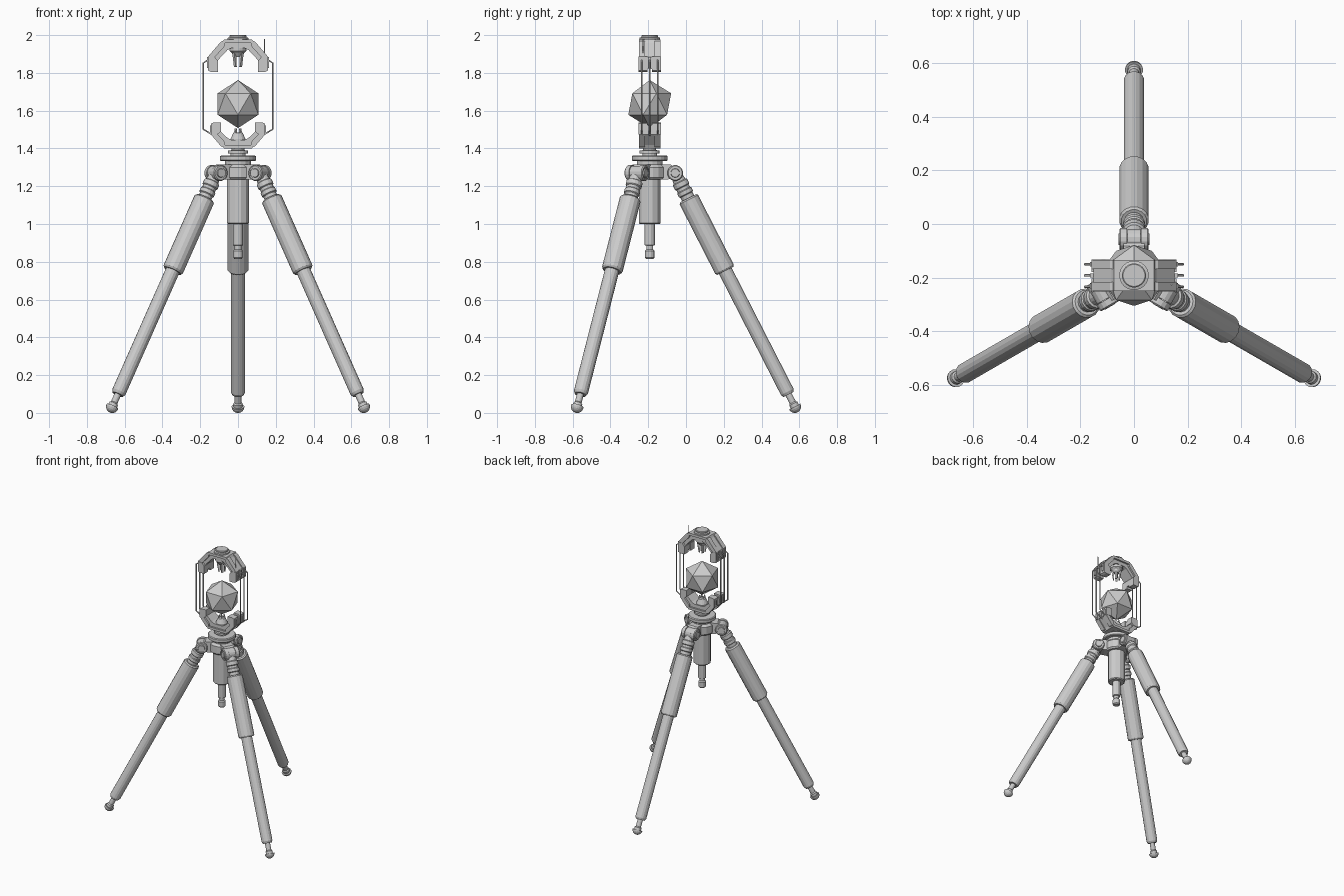
import bpy, bmesh, math
from mathutils import Matrix, Vector

if "Cube" in bpy.data.objects:
    bpy.data.objects.remove(bpy.data.objects["Cube"])

CY = -0.192                                   # y of the tripod's centre line
CENTRE = Matrix.Translation((0, CY, 0))


def finish(name, bm, mat):
    bmesh.ops.remove_doubles(bm, verts=bm.verts, dist=1e-5)
    bmesh.ops.recalc_face_normals(bm, faces=bm.faces)
    bm.transform(mat)
    me = bpy.data.meshes.new(name)
    bm.to_mesh(me)
    bm.free()
    ob = bpy.data.objects.new(name, me)
    bpy.context.collection.objects.link(ob)
    return ob


def lathe(name, prof, mat=CENTRE, n=16):
    """Revolve (radius, height) points around local z, closing both ends."""
    bm = bmesh.new()
    prof = [(0, prof[0][1])] + prof + [(0, prof[-1][1])]
    rings = [[bm.verts.new((r * math.cos(2 * math.pi * (i + .5) / n),
                            r * math.sin(2 * math.pi * (i + .5) / n), z)) for i in range(n)]
             for r, z in prof]
    for a, b in zip(rings, rings[1:]):
        for i in range(n):
            j = (i + 1) % n
            bm.faces.new((a[i], a[j], b[j], b[i]))
    return finish(name, bm, mat)


def prism(name, pts, y0, y1, mat=CENTRE):
    """Extrude an x-z outline along y."""
    bm = bmesh.new()
    a = [bm.verts.new((x, y0, z)) for x, z in pts]
    b = [bm.verts.new((x, y1, z)) for x, z in pts]
    bm.faces.new(a)
    bm.faces.new(b)
    for i in range(len(pts)):
        j = (i + 1) % len(pts)
        bm.faces.new((a[i], a[j], b[j], b[i]))
    return finish(name, bm, mat)


def box(name, x0, x1, y0, y1, z0, z1, mat=CENTRE):
    return prism(name, [(x0, z0), (x1, z0), (x1, z1), (x0, z1)], y0, y1, mat)


def rod(name, pts, radius):
    cu = bpy.data.curves.new(name, 'CURVE')
    cu.dimensions = '3D'
    cu.bevel_depth, cu.bevel_resolution, cu.use_fill_caps = radius, 1, True
    sp = cu.splines.new('POLY')
    sp.points.add(len(pts) - 1)
    for p, c in zip(sp.points, pts):
        p.co = (c[0], c[1] + CY, c[2], 1)
    ob = bpy.data.objects.new(name, cu)
    bpy.context.collection.objects.link(ob)
    bpy.ops.object.select_all(action='DESELECT')
    ob.select_set(True)
    bpy.context.view_layer.objects.active = ob
    bpy.ops.object.convert(target='MESH')


# Three legs, each with its arm, hinge, neck, sleeve, tube and foot
FOOT = 1.389
dome = [(.034 * math.cos(a), FOOT + .034 * math.sin(a))
        for a in [math.radians(d) for d in (0, 18, 36, 54, 72, 88)]]
for name, ang in (("back", 90), ("front_right", -30), ("front_left", 210)):
    base = CENTRE @ Matrix.Rotation(math.radians(ang), 4, 'Z')
    pivot = base @ Matrix.Translation((.135, 0, 1.27))
    along = pivot @ Matrix.Rotation(math.radians(152.9), 4, 'Y')
    across = pivot @ Matrix.Rotation(math.radians(90), 4, 'X')
    prism(name + "_arm", [(0, 1.235), (.09, 1.235), (.135, 1.245), (.135, 1.295),
                          (.11, 1.315), (0, 1.315)], -.04, .04, base)
    for s in (-1, 1):
        lathe(f"{name}_hinge_cheek_{'a' if s < 0 else 'b'}",
              [(.042, s * .026), (.042, s * .05), (.037, s * .055), (.03, s * .055),
               (.03, s * .051), (.024, s * .051), (.022, s * .057)], across)
    lathe(name + "_hinge_barrel", [(.039, -.024), (.039, .024)], across)
    lathe(name + "_neck", [(.03, .01), (.035, .05), (.043, .055), (.043, .08), (.037, .085),
                           (.037, .1), (.042, .105), (.042, .125), (.036, .13), (.036, .16)], along)
    lathe(name + "_upper_sleeve", [(.048, .15), (.056, .158), (.056, .572), (.049, .582)], along)
    lathe(name + "_lower_tube", [(.038, .56), (.038, 1.302), (.031, 1.317)], along)
    lathe(name + "_foot_stem", [(.018, 1.31), (.018, 1.365), (.024, 1.372), (.024, 1.392)], along)
    lathe(name + "_foot", dome, along)

# Centre column and its hanging end
lathe("centre_column", [(.054, 1.0), (.06, 1.006), (.06, 1.32)], n=12)
lathe("column_end", [(.02, .815), (.026, .822), (.026, .858), (.019, .866), (.019, .885),
                     (.028, .888), (.028, 1.01)], n=12)

# Hub plates and the stack that carries the cage
lathe("hub", [(.075, 1.235), (.085, 1.245), (.085, 1.3), (.07, 1.315), (.07, 1.333)])
lathe("top_plate", [(.09, 1.333), (.096, 1.338), (.096, 1.358), (.09, 1.363)], n=24)
lathe("cage_mount", [(.04, 1.36), (.04, 1.372), (.054, 1.374), (.054, 1.388), (.035, 1.391),
                     (.035, 1.405)])

# Floating icosahedron
bm = bmesh.new()
bmesh.ops.create_icosphere(bm, subdivisions=1, radius=.127)
finish("core_crystal", bm, Matrix.Translation((0, CY, 1.635)) @ Matrix.Rotation(math.pi / 2, 4, 'Z'))


# Clamp brackets: an angular C outline with outer plates, pads and ribs.
# k is +1 for the upper bracket (opens down) and -1 for the lower (opens up)
def bracket(tag, k, zt, h, w):
    def z(d):
        return zt - k * d
    half = [(.05, z(0)), (.078, z(.006)), (w - .006, z(.09 * h)), (w - .006, z(.155 * h)),
            (w - .05, z(.155 * h)), (w - .05, z(.11 * h)), (.055, z(.05)), (.035, z(.04))]
    # main body runs right outline then the mirrored left one
    prism(tag + "_bracket", half + [(-x, q) for x, q in reversed(half)], -.045, .045)
    prism(tag + "_crown_plate", [(-.075, z(-.004)), (.075, z(-.004)), (.085, z(.014)),
                                 (-.085, z(.014))], -.058, .058)
    for s, side in ((1, "right"), (-1, "left")):
        for f in (-1, 1):
            e = f"{tag}_{side}_{'front' if f < 0 else 'back'}"
            # sloping shoulder plates and end pads on the two faces
            prism(e + "_shoulder", [(s * .068, z(0)), (s * .09, z(.006)), (s * w, z(.088 * h)),
                                    (s * (w - .032), z(.095 * h)), (s * .07, z(.03))],
                  f * .024, f * .058)
            prism(e + "_pad", [(s * w, z(.088 * h)), (s * w, z(.165 * h)), (s * (w - .014), z(.172 * h)),
                               (s * (w - .052), z(.172 * h)), (s * (w - .052), z(.112 * h)),
                               (s * (w - .036), z(.092 * h))], f * .012, f * .06)
            # rib and rod socket
            box(e + "_rib", s * (w - .02), s * (w + .006), f * .034, f * .05,
                z(.09 * h), z(.15 * h))
        box(f"{tag}_{side}_centre_rib", s * (w - .02), s * (w + .006), -.008, .008,
            z(.09 * h), z(.15 * h))


bracket("upper", 1, 1.972, .97, .158)
bracket("lower", -1, 1.405, .77, .142)

# Cap on top of the cage
lathe("top_cap", [(.045, 1.965), (.055, 1.976), (.055, 1.986), (.045, 1.989), (.045, 1.997),
                  (.041, 2.0)], n=20)

# Emitters that point at the crystal: collar plus three or four claws
lathe("upper_emitter", [(.02, 1.885), (.034, 1.905), (.045, 1.915), (.045, 1.94)])
lathe("lower_emitter", [(.04, 1.435), (.04, 1.45), (.026, 1.482), (.018, 1.485)])
for i in range(4):
    turn = CENTRE @ Matrix.Rotation(math.radians(45 + 90 * i), 4, 'Z')
    prism(f"upper_claw_{i}", [(.018, 1.915), (.037, 1.915), (.03, 1.87), (.023, 1.83),
                              (.016, 1.83), (.018, 1.87)], -.007, .007, turn)
    prism(f"lower_claw_{i}", [(.014, 1.46), (.03, 1.46), (.02, 1.505), (.013, 1.505)],
          -.005, .005, turn)

# Three thin cage rods on each side
for s, side in ((1, "right"), (-1, "left")):
    for i, y in enumerate((-.042, 0, .042)):
        rod(f"{side}_cage_rod_{i}", [(s * .125, y, 1.468), (s * .145, y, 1.478), (s * .184, y, 1.502),
                                     (s * .184, y, 1.852), (s * .145, y, 1.878)], .0045)

# Small aerial
rod("aerial", [(.14, -.035, 1.87), (.14, -.035, 1.98)], .003)
